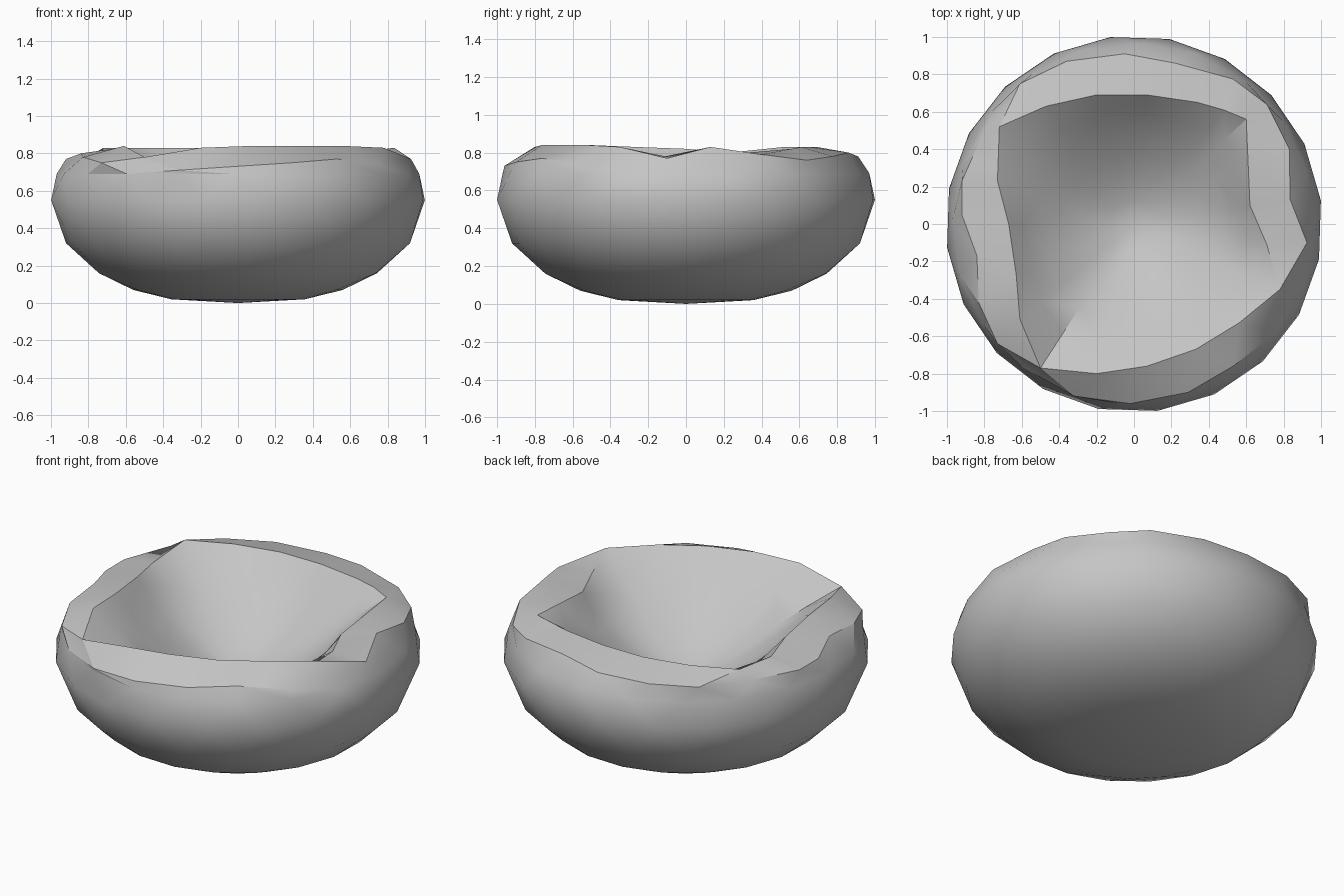
import bpy
import bmesh
from math import sin, cos, pi, hypot

cube = bpy.data.objects.get("Cube")
if cube:
    bpy.data.objects.remove(cube)

SIDES = 20
STEP = 2 * pi / SIDES

# Single clay grey
clay = bpy.data.materials.new("grey clay")
clay.use_nodes = True
grey = (0.56, 0.56, 0.56, 1)
clay.diffuse_color = grey
clay.node_tree.nodes["Principled BSDF"].inputs["Base Color"].default_value = grey

bm = bmesh.new()


def loop_from(points):
    return [bm.verts.new(p) for p in points]


def even_ring(r, z, turn):
    """Regular loop; turn is a fraction of one step."""
    return loop_from((r * cos((i + turn) * STEP), r * sin((i + turn) * STEP), z)
                     for i in range(SIDES))


def rolled(loop):
    return loop[1:] + loop[:1]


def bridge(a, b):
    """Triangle band between two loops, splitting each quad along its shorter diagonal."""
    for i in range(SIDES):
        j = (i + 1) % SIDES
        if (a[i].co - b[j].co).length < (a[j].co - b[i].co).length:
            bm.faces.new((a[i], a[j], b[j]))
            bm.faces.new((a[i], b[j], b[i]))
        else:
            bm.faces.new((a[i], a[j], b[i]))
            bm.faces.new((a[j], b[j], b[i]))


def cap(loop, z):
    tip = bm.verts.new((0, 0, z))
    for i in range(SIDES):
        bm.faces.new((loop[i], loop[(i + 1) % SIDES], tip))


# Outer shell: staggered loops from base to shoulder
shell = [(.36, .02), (.56, .07), (.75, .16), (.92, .32), (1.007, .55), (.97, .69)]
loops = [even_ring(r, z, 0.5 * (k % 2) - 0.6) for k, (r, z) in enumerate(shell)]
for k in range(len(loops) - 1):
    upper = loops[k + 1]
    bridge(loops[k], rolled(upper) if k % 2 else upper)
cap(loops[0], 0)

# Uneven hand-pinched rim: outer crease, then inner lip, both from the left side round
crease_path = [
    (.925, -.1, .77), (.835, .13, .83), (.83, .4, .79), (.71, .64, .76),
    (.53, .775, .78), (.22, .86, .8), (-.05, .91, .78), (-.36, .87, .78),
    (-.61, .75, .78), (-.8, .5, .78), (-.92, .23, .77), (-.92, .05, .77),
    (-.84, -.17, .8), (-.83, -.42, .78), (-.73, -.64, .75), (-.32, -.92, .71),
    (-.02, -.96, .73), (.29, -.9, .75), (.53, -.76, .77), (.76, -.58, .74)]
lip_path = [
    (.71, -.11, .78), (.62, .1, .78), (.61, .33, .8), (.6, .56, .82),
    (.48, .61, .83), (.34, .65, .83), (.07, .69, .83), (-.2, .69, .83),
    (-.47, .63, .83), (-.72, .52, .83), (-.73, .23, .8), (-.67, 0, .82),
    (-.63, -.27, .83), (-.61, -.51, .84), (-.5, -.77, .78), (-.2, -.8, .83),
    (.07, -.76, .84), (.33, -.67, .84), (.56, -.53, .84), (.78, -.35, .83)]
crease = loop_from(crease_path)
lip = loop_from(lip_path)
bridge(loops[-1], rolled(crease))
bridge(crease, lip)

# Hollow: the lip shape eases into a shallow round floor
FLOOR = 0.38
ROUND = 0.72
below = lip
for t in (.85, .7, .52, .35, .18):
    keep = t ** 4
    points = []
    for x, y, z in lip_path:
        s = t * (keep + (1 - keep) * ROUND / hypot(x, y))
        points.append((x * s, y * s, FLOOR + (z - FLOOR) * t ** 1.6))
    inner = loop_from(points)
    bridge(below, inner)
    below = inner
cap(below, FLOOR)

bmesh.ops.recalc_face_normals(bm, faces=bm.faces)
mesh = bpy.data.meshes.new("bowl")
bm.to_mesh(mesh)
bm.free()
mesh.materials.append(clay)
bowl = bpy.data.objects.new("bowl", mesh)
bpy.context.collection.objects.link(bowl)

# Smooth shading with crisp rim edges
bpy.ops.object.select_all(action="DESELECT")
bowl.select_set(True)
bpy.context.view_layer.objects.active = bowl
bpy.ops.object.shade_smooth_by_angle(angle=pi / 6)
